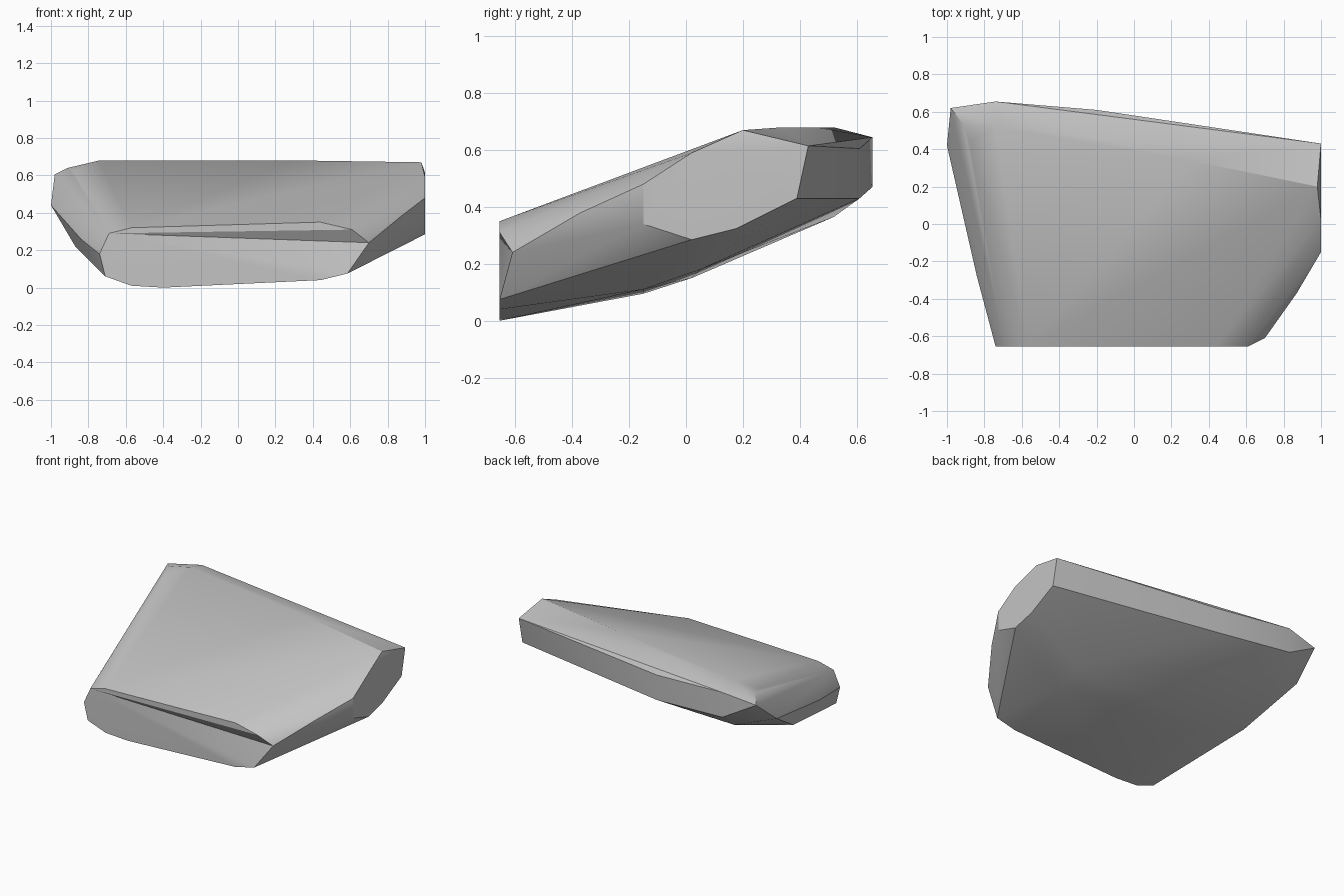
import bpy
import bmesh
import math
from mathutils import Vector

default_cube = bpy.data.objects.get("Cube")
if default_cube:
    bpy.data.objects.remove(default_cube, do_unlink=True)

FRONT = -0.655


def make_material(name, value):
    material = bpy.data.materials.new(name)
    material.use_nodes = True
    colour = (value, value, value, 1)
    material.diffuse_color = colour
    shader = material.node_tree.nodes["Principled BSDF"]
    shader.inputs["Base Color"].default_value = colour
    return material


def front_points(profile):
    """Place an x, z outline on the flat broken front."""
    return [Vector((x, FRONT, z)) for x, z in profile]


def edge_points(stations):
    """Give each x, y station an upper and a lower point."""
    return [Vector((x, y, z)) for x, y, *heights in stations for z in heights]


def side_points(x, profile):
    """Place a y, z outline on a side plane."""
    return [Vector((x, y, z)) for y, z in profile]


# Flat front outline, running from the upper left round the bottom
chip_start = Vector((-.69, FRONT, .29))
chip_corner = Vector((.7, FRONT, .24))
front_outline = front_points([
    (-.74, .18), (-.71, .06), (-.57, .01), (-.4, 0), (.44, .04),
    (.585, .075), (.61, .31), (.44, .35), (-.57, .32)])

# Back rim with its steep narrow face
back_rim = edge_points([
    (1, .43, .615), (1, .39, .43), (-.2, .61, .605, .43),
    (-.74, .655, .645, .47), (-.98, .62, .605)])

# Upright side and its tapering front corner
upright_side = side_points(1, [
    (.18, .325), (.02, .285), (-.15, .34), (-.15, .48), (.02, .59)])
tapered_corner = edge_points([(.8, -.37, .255), (.87, -.37, .38)])

# High ridge across the top
ridge = edge_points([
    (.98, .2, .67), (.3, .34, .68), (-.2, .46, .68), (-.74, .52, .68),
    (-.91, .53, .64), (-.88, .44, .625)])

# Slanted side opposite the upright one
slanted_side = edge_points([
    (-1, .42, .44), (-.84, -.28, .26), (-.87, .05, .22)])

# Gently bowed underside
underside = edge_points([
    (-.74, .52, .365), (-.6, .02, .15), (-.5, -.15, .095),
    (.5, -.15, .11), (.5, .05, .18)])

# Wrap the outlines in one solid stone slab
bm = bmesh.new()
parts = (front_outline, back_rim, upright_side, tapered_corner,
         ridge, slanted_side, underside, [chip_start, chip_corner])
for part in parts:
    for point in part:
        bm.verts.new(point)
bmesh.ops.convex_hull(bm, input=bm.verts[:])
loose = [v for v in bm.verts if not v.link_faces]
bmesh.ops.delete(bm, geom=loose, context='VERTS')


def nearest(point):
    return min(bm.verts, key=lambda v: (v.co - point).length)


# Refan the front from one corner, then push the chipped corner back
front_faces = [f for f in bm.faces
               if all(abs(v.co.y - FRONT) < .001 for v in f.verts)]
start, corner = nearest(chip_start), nearest(chip_corner)
ring = list({v for f in front_faces for v in f.verts})
centre = sum((v.co for v in ring), Vector()) / len(ring)
ring.sort(key=lambda v: math.atan2(v.co.z - centre.z, v.co.x - centre.x))
first = ring.index(start)
ring = ring[first:] + ring[:first]
bmesh.ops.delete(bm, geom=front_faces, context='FACES')
for a, b in zip(ring[1:], ring[2:]):
    bm.faces.new((start, a, b))
corner.co.y = -.61
bmesh.ops.recalc_face_normals(bm, faces=bm.faces[:])

mesh = bpy.data.meshes.new("stone_slab")
bm.to_mesh(mesh)
bm.free()
slab = bpy.data.objects.new("stone_slab", mesh)
bpy.context.collection.objects.link(slab)
mesh.materials.append(make_material("grey stone", .55))

# Soft facets with crisp broken edges
bpy.ops.object.select_all(action='DESELECT')
slab.select_set(True)
bpy.context.view_layer.objects.active = slab
bpy.ops.object.shade_smooth_by_angle(angle=math.radians(30))
